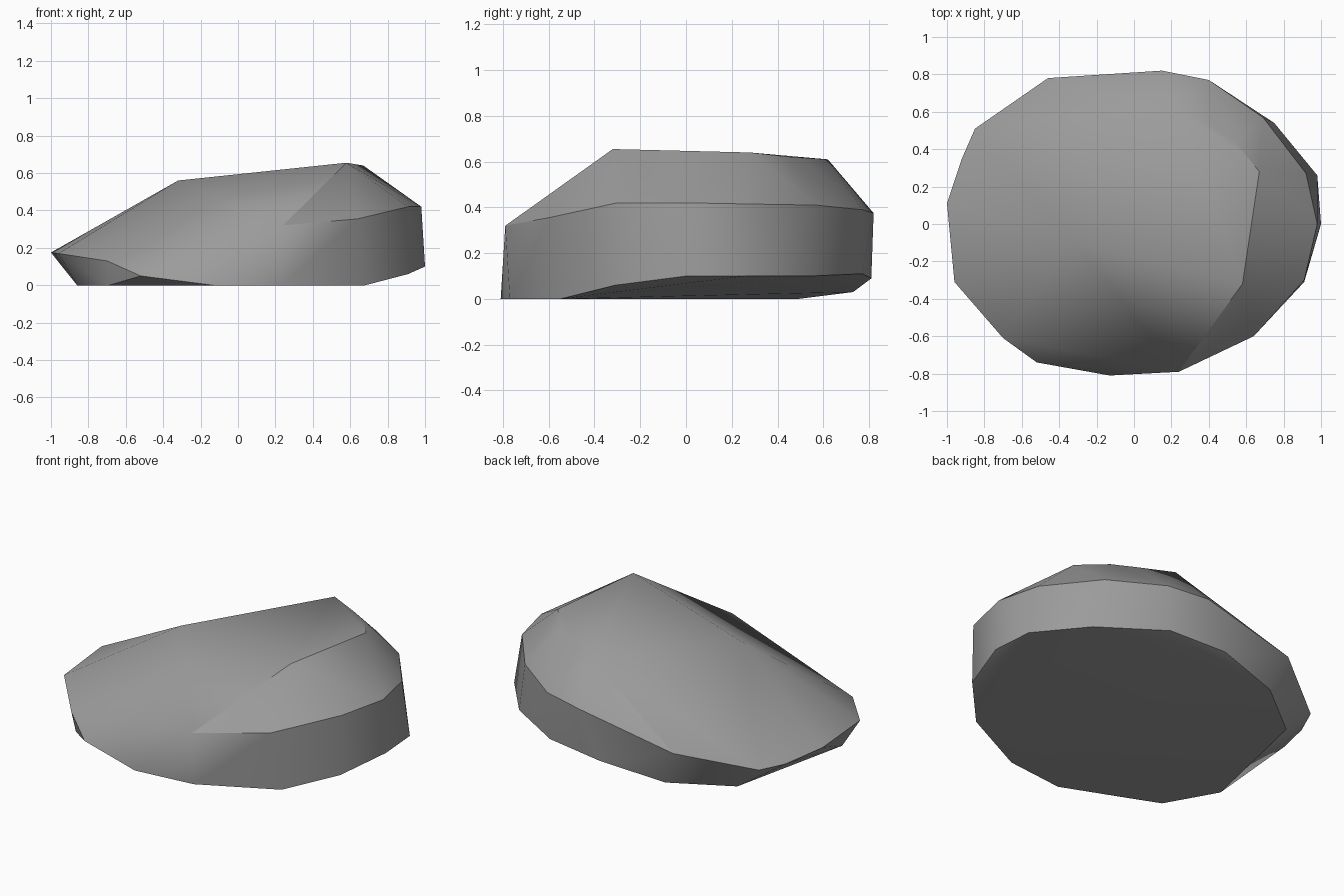
import bpy
import bmesh
import math

cube = bpy.data.objects.get("Cube")
if cube:
    bpy.data.objects.remove(cube, do_unlink=True)

# Corner rings of the boulder: tilted cap, shoulder rim, lower edge
cap = [(-.32, -.09, .56), (.58, -.32, .655), (.67, .28, .64),
       (.54, .44, .622), (.43, .51, .615), (.22, .62, .61)]
shoulder = [(-1, .11, .175), (-.96, -.31, .17), (-.70, -.61, .13),
            (-.52, -.74, .05), (.24, -.79, .32), (.64, -.60, .355),
            (.91, -.30, .42), (.98, 0, .42), (.92, .27, .415),
            (.69, .57, .41), (.40, .77, .39), (.15, .82, .375),
            (-.46, .78, .25), (-.85, .51, .15), (-.92, .35, .145)]
base = [(-.86, -.28, 0), (-.69, -.58, 0), (-.13, -.81, 0), (.24, -.77, 0),
        (.68, -.55, 0), (.91, -.31, .06), (1, 0, .1), (.98, .26, .1),
        (.75, .54, .1), (.38, .77, .11), (.02, .81, .09),
        (-.37, .73, .03), (-.69, .49, 0)]

# Wrap the rings in a faceted hull
bm = bmesh.new()
for corner in cap + shoulder + base:
    bm.verts.new(corner)
hull = bmesh.ops.convex_hull(bm, input=bm.verts[:])
loose = [v for v in bm.verts if not v.link_faces]
bmesh.ops.delete(bm, geom=loose, context='VERTS')
bmesh.ops.recalc_face_normals(bm, faces=bm.faces[:])

mesh = bpy.data.meshes.new("boulder")
bm.to_mesh(mesh)
bm.free()
boulder = bpy.data.objects.new("boulder", mesh)
bpy.context.collection.objects.link(boulder)

# Stone material
stone = bpy.data.materials.new("stone grey")
stone.use_nodes = True
colour = (.33, .33, .33, 1)
stone.diffuse_color = colour
for node in stone.node_tree.nodes:
    if node.type == 'BSDF_PRINCIPLED':
        node.inputs["Base Color"].default_value = colour
mesh.materials.append(stone)

# Soft facets with the strong ridges kept sharp
bpy.ops.object.select_all(action='DESELECT')
boulder.select_set(True)
bpy.context.view_layer.objects.active = boulder
bpy.ops.object.shade_smooth_by_angle(angle=math.radians(30))
